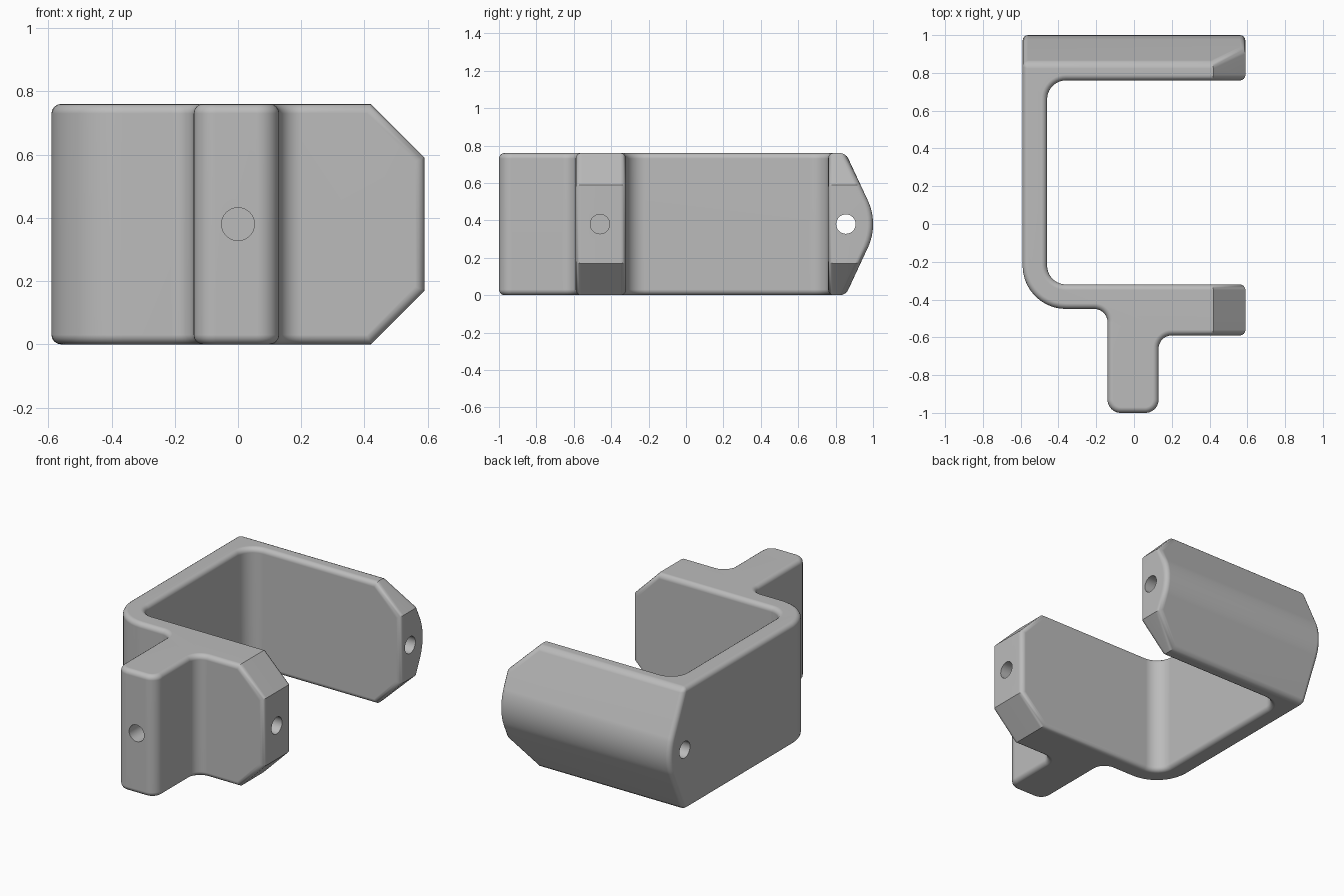
import bpy
import bmesh
from math import radians, sin, cos, tan
from mathutils import Vector

old = bpy.data.objects.get("Cube")
if old:
    bpy.data.objects.remove(old, do_unlink=True)

HEIGHT = 0.76
MID = HEIGHT / 2
RIGHT = 0.59

grey = bpy.data.materials.new("light grey")
grey.use_nodes = True
grey.diffuse_color = (0.5, 0.5, 0.5, 1)
grey.node_tree.nodes["Principled BSDF"].inputs["Base Color"].default_value = grey.diffuse_color

# Plan outline: x, y, corner radius
OUTLINE = [
    (RIGHT, -0.32, 0), (-0.46, -0.32, 0.1), (-0.46, 0.76, 0.1), (RIGHT, 0.76, 0),
    (RIGHT, 1.05, 0), (-RIGHT, 1.05, 0), (-RIGHT, -0.45, 0.23), (-0.14, -0.45, 0.07),
    (-0.14, -1, 0.07), (0.13, -1, 0.07), (0.13, -0.59, 0.07), (RIGHT, -0.59, 0),
]


def rounded(outline, steps=10):
    """Replace each right-angled corner with an arc of its radius."""
    points = []
    for i, (x, y, r) in enumerate(outline):
        p = Vector((x, y, 0))
        if r == 0:
            points.append(p)
            continue
        before = Vector((*outline[i - 1][:2], 0))
        after = Vector((*outline[(i + 1) % len(outline)][:2], 0))
        a = (before - p).normalized() * r
        b = (after - p).normalized() * r
        for k in range(steps + 1):
            t = radians(90 * k / steps)
            points.append(p + a * (1 - sin(t)) + b * (1 - cos(t)))
    return points


def cut(bm, point, normal):
    """Slice away everything beyond a plane and close the section."""
    res = bmesh.ops.bisect_plane(bm, geom=bm.verts[:] + bm.edges[:] + bm.faces[:],
                                 plane_co=point, plane_no=normal, clear_outer=True)
    edges = [e for e in res["geom_cut"] if isinstance(e, bmesh.types.BMEdge)]
    bmesh.ops.holes_fill(bm, edges=edges, sides=0)


# Bracket body: extruded outline
bm = bmesh.new()
base = bm.faces.new([bm.verts.new(p) for p in rounded(OUTLINE)])
top = bmesh.ops.extrude_face_region(bm, geom=[base])["geom"]
bmesh.ops.translate(bm, vec=(0, 0, HEIGHT),
                    verts=[v for v in top if isinstance(v, bmesh.types.BMVert)])
bmesh.ops.recalc_face_normals(bm, faces=bm.faces)

# Rounded wedge along the back
R = 0.3
for degrees in range(-25, 26, 5):
    a = radians(degrees)
    cut(bm, (0, 1 - R + R * cos(a), MID + R * sin(a)), (0, cos(a), sin(a)))

# Chamfered arm tips
for side in (-1, 1):
    cut(bm, (RIGHT, 0, MID + side * 0.21), (1, 0, side))
bmesh.ops.recalc_face_normals(bm, faces=bm.faces)

mesh = bpy.data.meshes.new("bracket")
bm.to_mesh(mesh)
bm.free()
mesh.materials.append(grey)
bracket = bpy.data.objects.new("bracket", mesh)
bpy.context.collection.objects.link(bracket)

# Softened edges
bevel = bracket.modifiers.new("soft edges", "BEVEL")
bevel.width = 0.03
bevel.segments = 4
bevel.limit_method = "ANGLE"
bevel.angle_limit = radians(50)
bevel.use_clamp_overlap = False


# Screw holes
def drill(name, centre, length, rotation):
    bpy.ops.mesh.primitive_cylinder_add(vertices=32, radius=0.052, depth=length,
                                        location=centre, rotation=rotation)
    cutter = bpy.context.object
    cutter.name = name
    cutter.hide_render = True
    cutter.data.materials.append(grey)
    mod = bracket.modifiers.new(name, "BOOLEAN")
    mod.operation = "DIFFERENCE"
    mod.solver = "EXACT"
    mod.object = cutter
    return cutter


ALONG_X = (0, radians(90), 0)
ALONG_Y = (radians(90), 0, 0)
cutters = [
    drill("back_arm_hole", (0, 0.855, MID), 1.4, ALONG_X),
    drill("front_arm_hole", (RIGHT, -0.46, MID), 0.6, ALONG_X),
    drill("stem_hole", (0, -1, MID), 0.6, ALONG_Y),
]

# Bake the modifiers, then shade
bpy.ops.object.select_all(action="DESELECT")
bracket.select_set(True)
bpy.context.view_layer.objects.active = bracket
bpy.ops.object.convert(target="MESH")
for cutter in cutters:
    bpy.data.objects.remove(cutter, do_unlink=True)
bpy.ops.object.shade_smooth_by_angle(angle=radians(30))
weighted = bracket.modifiers.new("flat sides", "WEIGHTED_NORMAL")
weighted.keep_sharp = True
